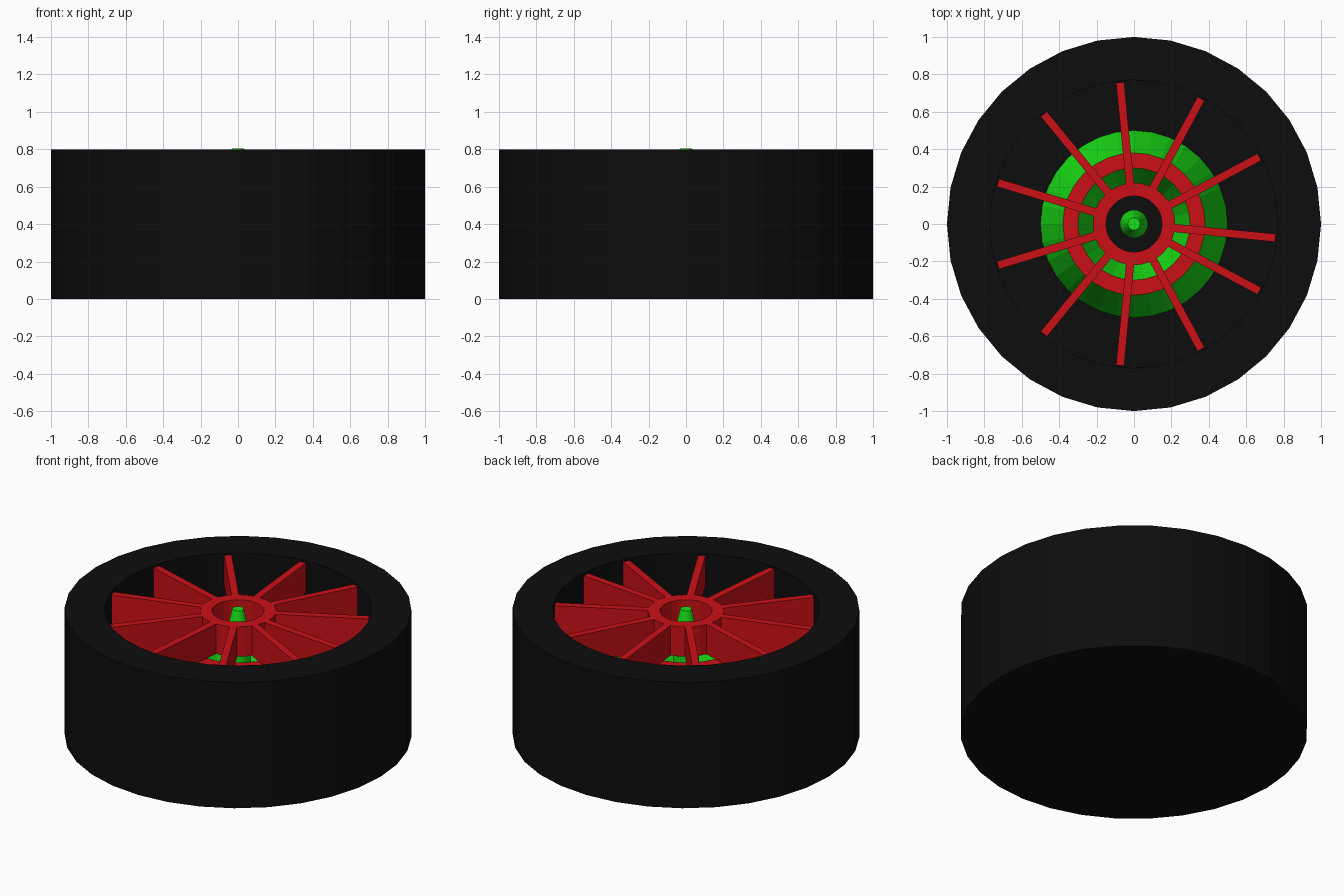
import bpy, bmesh
from math import sin, cos, pi, radians

if "Cube" in bpy.data.objects:
    bpy.data.objects.remove(bpy.data.objects["Cube"])

SIDES = 32


def material(name, rgb):
    m = bpy.data.materials.new(name)
    m.diffuse_color = (*rgb, 1)
    m.use_nodes = True
    m.node_tree.nodes["Principled BSDF"].inputs["Base Color"].default_value = m.diffuse_color
    return m


black = material("black", (0.004, 0.004, 0.004))
red = material("red", (0.6, 0.005, 0.008))
green = material("green", (0.01, 0.75, 0.008))


def finish(name, bm, mats):
    bmesh.ops.recalc_face_normals(bm, faces=bm.faces)
    me = bpy.data.meshes.new(name)
    bm.to_mesh(me)
    bm.free()
    for m in mats:
        me.materials.append(m)
    ob = bpy.data.objects.new(name, me)
    bpy.context.collection.objects.link(ob)
    return ob


def lathe(name, profile, mats, closed=False, slots=None):
    """Turn an (r, z) profile around z; open profiles are capped at both ends."""
    bm = bmesh.new()
    rings = [[bm.verts.new((r * cos(2 * pi * i / SIDES), r * sin(2 * pi * i / SIDES), z))
              for i in range(SIDES)] for r, z in profile]
    n = len(rings)
    for k in range(n if closed else n - 1):
        a, b = rings[k], rings[(k + 1) % n]
        for i in range(SIDES):
            j = (i + 1) % SIDES
            f = bm.faces.new((a[i], a[j], b[j], b[i]))
            f.material_index = slots[k] if slots else 0
    if not closed:
        bm.faces.new(rings[0])
        bm.faces.new(rings[-1])
    return finish(name, bm, mats)


FLOOR, SPOKE_LOW, SPOKE_TOP = 0.25, 0.60, 0.79

# Tyre: a cup with closed bottom
lathe("tyre", [(1, 0), (1, 0.8), (0.77, 0.8), (0.77, FLOOR)][::-1][::-1], [black])
bpy.data.objects.remove(bpy.data.objects["tyre"])
lathe("tyre", [(1, 0), (1, 0.8), (0.77, 0.8), (0.77, FLOOR)], [black])

# Sloped ring on the floor, with a red top band
lathe("brake_ring", [(0.5, FLOOR), (0.38, SPOKE_LOW), (0.30, SPOKE_LOW), (0.18, FLOOR)],
      [green, red], closed=True, slots=[0, 1, 0, 0])

# Hub tube
lathe("hub", [(0.22, SPOKE_LOW), (0.22, SPOKE_TOP), (0.15, SPOKE_TOP), (0.15, SPOKE_LOW)],
      [red], closed=True)

# Axle pin
lathe("axle_pin", [(0.075, FLOOR), (0.075, 0.62), (0.033, 0.803)], [green])

# Spokes on every third side of the hub
bm = bmesh.new()
step = 2 * pi / SIDES
half = 0.22 * sin(step / 2)
r0, r1 = 0.22 * cos(step / 2), 0.76
for k in range(11):
    a = step * (3 * k - 0.5)
    v = [bm.verts.new((r * cos(a) - t * sin(a), r * sin(a) + t * cos(a), z))
         for r in (r0, r1) for t in (-half, half) for z in (SPOKE_LOW, SPOKE_TOP)]
    for q in ((0, 1, 3, 2), (4, 6, 7, 5), (0, 4, 5, 1), (2, 3, 7, 6), (0, 2, 6, 4), (1, 5, 7, 3)):
        bm.faces.new([v[i] for i in q])
finish("spokes", bm, [red])
